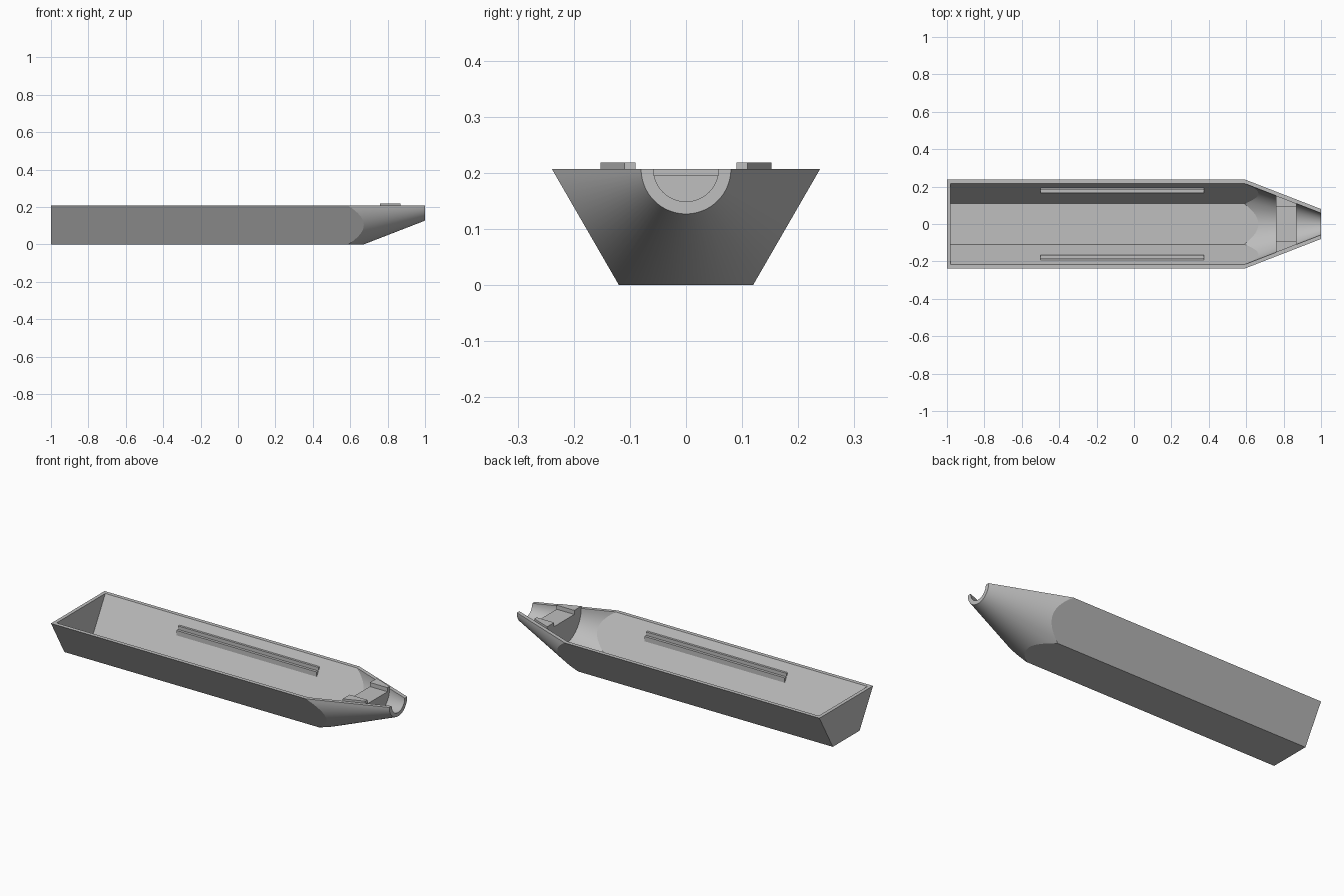
import bpy, bmesh
from math import sin, cos, pi

if "Cube" in bpy.data.objects:
    bpy.data.objects.remove(bpy.data.objects["Cube"])

grey = bpy.data.materials.new("plain grey")
grey.use_nodes = True
grey.diffuse_color = (0.52, 0.52, 0.52, 1)
grey.node_tree.nodes["Principled BSDF"].inputs["Base Color"].default_value = (0.52, 0.52, 0.52, 1)

AXIS = 0.207      # height of the rim, which is also the cone axis
BREAK = 0.59      # where the straight body starts to taper
STEPS = 48        # divisible by three so the body corners are hit exactly
OUTER, OUTER_TIP = 0.239, 0.08
INNER, INNER_TIP = 0.217, 0.058


def finish(bm, name):
    bmesh.ops.recalc_face_normals(bm, faces=bm.faces)
    mesh = bpy.data.meshes.new(name)
    bm.to_mesh(mesh)
    bm.free()
    mesh.materials.append(grey)
    obj = bpy.data.objects.new(name, mesh)
    bpy.context.collection.objects.link(obj)
    return obj


def cone_radius(x, big, tip):
    return big + (tip - big) * (x - BREAK) / (1 - BREAK)


def polar(x, r, a):
    return (x, r * cos(a), AXIS - r * sin(a))


def skin(bm, back, big, tip):
    """Half-hexagon trough sharpened by a cone; returns lines of three verts."""
    lines = []
    for i in range(STEPS + 1):
        a = pi * i / STEPS
        r = big * cos(pi / 6) / cos(a % (pi / 3) - pi / 6)
        x = BREAK + (1 - BREAK) * (big - r) / (big - tip)
        lines.append([bm.verts.new(polar(*p, a)) for p in ((back, r), (x, r), (1, tip))])
    for p, q in zip(lines, lines[1:]):
        for k in range(2):
            bm.faces.new((p[k], p[k + 1], q[k + 1], q[k]))
    bm.faces.new([p[0] for p in lines])
    return lines


def loft(name, sections):
    """Solid between two matching cross-sections."""
    bm = bmesh.new()
    a, b = [[bm.verts.new(p) for p in s] for s in sections]
    for i in range(len(a)):
        bm.faces.new((a[i - 1], a[i], b[i], b[i - 1]))
    bm.faces.new(a)
    bm.faces.new(b)
    return finish(bm, name)


def smooth(obj):
    bpy.ops.object.select_all(action='DESELECT')
    obj.select_set(True)
    bpy.context.view_layer.objects.active = obj
    bpy.ops.object.shade_smooth_by_angle(angle=pi / 12)


# Trough shell with a flat rim, closed back and open spout
bm = bmesh.new()
out = skin(bm, -1, OUTER, OUTER_TIP)
inn = skin(bm, -0.98, INNER, INNER_TIP)
for i in (0, STEPS):
    for k in range(2):
        bm.faces.new((out[i][k], out[i][k + 1], inn[i][k + 1], inn[i][k]))
bm.faces.new((out[0][0], out[-1][0], inn[-1][0], inn[0][0]))
for i in range(STEPS):
    bm.faces.new((out[i][2], out[i + 1][2], inn[i + 1][2], inn[i][2]))
smooth(finish(bm, "trough_shell"))


# Saddle block filling the spout, with a raised cheek on each side
def saddle_section(x):
    r = cone_radius(x, INNER, INNER_TIP) + 0.001
    pts = [polar(x, r, pi * i / STEPS) for i in range(STEPS + 1)]
    top = [(-r, 0.219), (-0.09, 0.219), (-0.09, 0.196)]
    top += [(-y, z) for y, z in reversed(top)]
    return pts + [(x, y, z) for y, z in top]


smooth(loft("saddle_block", [saddle_section(0.76), saddle_section(0.87)]))

# Stepped rails on the inner side walls
profile = [(0.166, 0.112), (0.166, 0.146), (0.181, 0.146), (0.181, 0.166), (0.195, 0.166)]
for side, name in ((1, "left_rail"), (-1, "right_rail")):
    loft(name, [[(x, side * y, z) for y, z in profile] for x in (-0.5, 0.375)])
